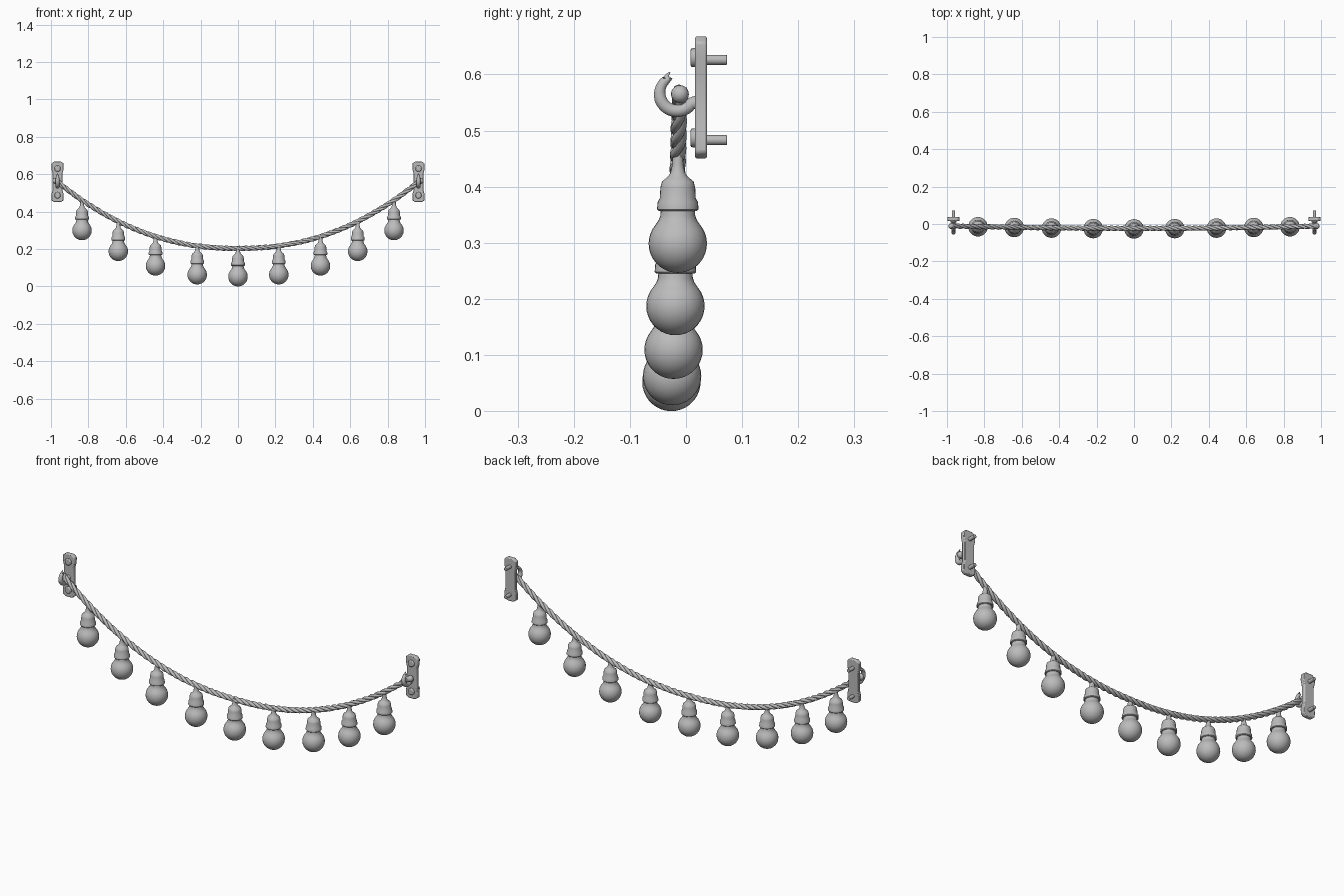
import bpy, bmesh, math
from mathutils import Vector, Matrix

cube = bpy.data.objects.get("Cube")
if cube:
    bpy.data.objects.remove(cube, do_unlink=True)

grey = bpy.data.materials.new("plain grey")
grey.use_nodes = True
colour = (0.5, 0.5, 0.5, 1)
grey.diffuse_color = colour
grey.node_tree.nodes["Principled BSDF"].inputs["Base Color"].default_value = colour

HALF = 0.965      # bracket distance from the middle


def activate(obj):
    bpy.ops.object.select_all(action='DESELECT')
    obj.select_set(True)
    bpy.context.view_layer.objects.active = obj


def finish(name, bm, loc=(0, 0, 0), bevel=0, angle=40):
    """Turn a bmesh into a shaded object."""
    bmesh.ops.recalc_face_normals(bm, faces=bm.faces)
    mesh = bpy.data.meshes.new(name)
    bm.to_mesh(mesh)
    bm.free()
    mesh.materials.append(grey)
    obj = bpy.data.objects.new(name, mesh)
    bpy.context.collection.objects.link(obj)
    obj.location = loc
    activate(obj)
    if bevel:
        mod = obj.modifiers.new("soft_edges", 'BEVEL')
        mod.width, mod.segments = bevel, 2
    bpy.ops.object.shade_smooth_by_angle(angle=math.radians(angle))
    return obj


def lathe(name, profile, loc, segs=28):
    """Spin (radius, height) points around z; ends on the axis close it."""
    bm = bmesh.new()
    verts = [bm.verts.new((r, 0, z)) for r, z in profile]
    edges = [bm.edges.new(p) for p in zip(verts, verts[1:])]
    bmesh.ops.spin(bm, geom=verts + edges, cent=(0, 0, 0), axis=(0, 0, 1),
                   angle=math.tau, steps=segs)
    bmesh.ops.remove_doubles(bm, verts=bm.verts, dist=0.0002)
    return finish(name, bm, loc)


def tubes(name, paths, radius, res=2):
    """Round tubes along lists of (point, radius factor)."""
    data = bpy.data.curves.new(name, 'CURVE')
    data.dimensions = '3D'
    data.bevel_depth, data.bevel_resolution = radius, res
    data.use_fill_caps = True
    for path in paths:
        spline = data.splines.new('POLY')
        spline.points.add(len(path) - 1)
        for p, (co, f) in zip(spline.points, path):
            p.co = (*co, 1)
            p.radius = f
    data.materials.append(grey)
    obj = bpy.data.objects.new(name, data)
    bpy.context.collection.objects.link(obj)
    activate(obj)
    bpy.ops.object.convert(target='MESH')
    bpy.ops.object.shade_smooth_by_angle(angle=math.radians(50))
    return bpy.context.object


def rope_at(x):
    t = abs(x) / 0.97
    return Vector((x, -0.011 - 0.012 * (1 - t * t), 0.203 + 0.36 * t ** 2.2))


# Twisted rope of three strands along the sagging line
STEPS, TURNS, END = 260, 19, 0.98
strands = [[] for _ in range(3)]
for i in range(STEPS + 1):
    x = END * (2 * i / STEPS - 1)
    along = (rope_at(x + 0.005) - rope_at(x - 0.005)).normalized()
    side = Vector((0, 1, 0))
    up = along.cross(side).normalized()
    for k, strand in enumerate(strands):
        a = math.tau * (TURNS * i / STEPS + k / 3)
        strand.append((rope_at(x) + 0.0068 * (math.cos(a) * side + math.sin(a) * up), 1))
tubes("rope", strands, 0.0078)

# Light bulbs hanging in sockets
ball = [(0.052 * math.sin(a), -0.052 * math.cos(a))
        for a in (math.radians(d) for d in range(0, 131, 10))]
glass = ball + [(0.034, 0.042), (0.031, 0.05), (0.030, 0.066), (0, 0.066)]
socket = [(0, 0.058), (0.034, 0.058), (0.037, 0.061), (0.036, 0.074),
          (0.032, 0.081), (0.031, 0.1), (0.028, 0.111), (0.019, 0.118),
          (0.013, 0.126), (0.010, 0.14), (0.009, 0.16), (0, 0.16)]
names = ["outer", "third", "second", "inner"]
spots = list(zip(names, (0.834, 0.64, 0.441, 0.218)))
hung = [("middle", 0)] + [(s + "_" + n, k * x) for s, k in (("left", 1), ("right", -1))
                          for n, x in spots]
for label, x in hung:
    top = rope_at(x)
    drop = 0.153 + 0.014 * abs(x)
    base = top - Vector((0, 0.003 * (1 - abs(x)), drop - 0.002))
    lathe(label + "_bulb", glass, base)
    lathe(label + "_socket", socket, base)


def cylinder(name, radius, y0, y1, x, z, bevel=0, segs=16):
    bm = bmesh.new()
    bmesh.ops.create_cone(bm, cap_ends=True, segments=segs, radius1=radius, radius2=radius,
                          depth=y1 - y0, matrix=Matrix.Rotation(math.pi / 2, 4, 'X'))
    return finish(name, bm, (x, (y0 + y1) / 2, z), bevel)


# Wall brackets: waisted plate, two screws, hook and rope end knob
half_outline = [(0.018, 0.109), (0.033, 0.098), (0.033, 0.07), (0.027, 0.045)]
right = half_outline + [(x, -z) for x, z in reversed(half_outline)]
outline = right + [(-x, z) for x, z in reversed(right)]
for label, s in (("left", 1), ("right", -1)):
    cx = s * HALF
    bm = bmesh.new()
    face = bm.faces.new([bm.verts.new((x, 0.016, z)) for x, z in outline])
    ext = bmesh.ops.extrude_face_region(bm, geom=[face])
    bmesh.ops.translate(bm, vec=(0, 0.0215, 0),
                        verts=[g for g in ext["geom"] if isinstance(g, bmesh.types.BMVert)])
    finish(label + "_plate", bm, (cx, 0, 0.559), 0.004)

    for part, z in (("upper", 0.626), ("lower", 0.483)):
        cylinder(f"{label}_{part}_screw", 0.009, 0.03, 0.073, cx, z, 0.0015)
        cylinder(f"{label}_{part}_screw_head", 0.017, 0.008, 0.02, cx, z + 0.004, 0.004)

    # Crescent hook, thick underneath and pointed at the tip
    hook = [((cx, 0.022, 0.55), 1.25)]
    for i in range(19):
        a = math.radians(-35 - 205 * i / 18)
        hook.append(((cx, -0.016 + 0.031 * math.cos(a), 0.566 + 0.031 * math.sin(a)),
                     1 if i < 12 else 1 - 0.3 * (i - 11) / 7))
    hook.append(((cx, -0.036, 0.596), 0.45))
    hook.append(((cx, -0.029, 0.604), 0.15))
    tubes(label + "_hook", [hook], 0.0115, 3)

    # Rounded end of the rope
    bm = bmesh.new()
    bmesh.ops.create_uvsphere(bm, u_segments=16, v_segments=10, radius=0.016)
    finish(label + "_rope_end", bm, rope_at(s * 0.976) + Vector((0, 0, -0.003)))
